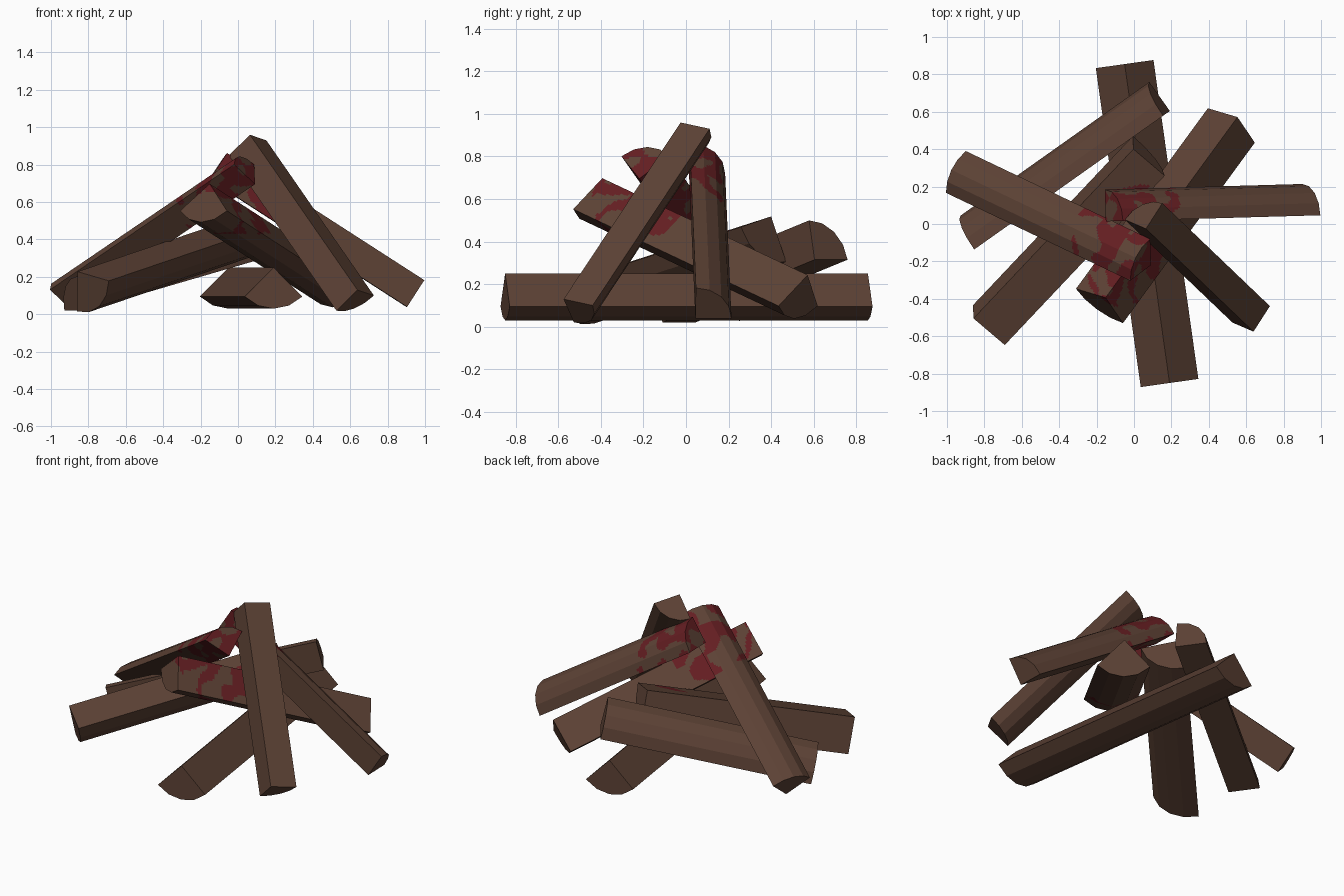
import bpy, bmesh, math
from mathutils import Vector, noise

if "Cube" in bpy.data.objects:
    bpy.data.objects.remove(bpy.data.objects["Cube"])


def material(name, rgb):
    m = bpy.data.materials.new(name)
    m.diffuse_color = (*rgb, 1)
    m.use_nodes = True
    m.node_tree.nodes["Principled BSDF"].inputs["Base Color"].default_value = m.diffuse_color
    return m


wood = material("brown_wood", (0.110, 0.055, 0.036))
blood = material("dark_red_stain", (0.130, 0.013, 0.016))
UP = Vector((0, 0, 1))
STAIN_CENTRE = Vector((0.04, -0.09, 0.69))


def split_log(name, low, high, r, roll, stained=False):
    """Quarter-round split log; roll turns the sharp edge (0 = up, clockwise)."""
    low, high = Vector(low), Vector(high)
    d = (high - low).normalized()
    u = d.cross(UP).normalized()
    n = u.cross(d)
    a = math.radians(roll)
    out = u * math.sin(a) + n * math.cos(a)
    side = u * math.cos(a) - n * math.sin(a)
    # pie-slice section: sharp edge plus a five point bark arc
    sec = [out * r / 2]
    for i in range(5):
        t = math.radians(-45 + 22.5 * i)
        sec.append(out * (r / 2 - r * math.cos(t)) + side * r * math.sin(t))
    bm = bmesh.new()
    rings = [[bm.verts.new(p + s) for s in sec] for p in (low, high)]
    bm.faces.new(rings[0])
    bm.faces.new(rings[1])
    for i in range(6):
        j = (i + 1) % 6
        bm.faces.new((rings[0][i], rings[0][j], rings[1][j], rings[1][i]))
    bmesh.ops.recalc_face_normals(bm, faces=bm.faces)

    if stained:
        # fine cuts at the upper end so that the stain has its own faces
        def cut(co, no):
            bmesh.ops.bisect_plane(bm, geom=bm.verts[:] + bm.edges[:] + bm.faces[:],
                                   plane_co=co, plane_no=no)
        for k in range(1, 42):
            cut(high - d * 0.012 * k, d)
        for k in range(-12, 13):
            cut(high + side * (0.012 * k + 0.003), side)
            cut(high + out * (0.012 * k + 0.003), out)
        for f in bm.faces:
            c = f.calc_center_median()
            dist = (c - STAIN_CENTRE).length
            v = noise.noise(c * 11 + Vector((3.1, 1.7, 0.4)))
            if dist < 0.38 and c.z > 0.43 and v > -0.12 + 1.2 * max(0, dist - 0.18):
                f.material_index = 1
    me = bpy.data.meshes.new(name)
    bm.to_mesh(me)
    bm.free()
    me.materials.append(wood)
    me.materials.append(blood)
    ob = bpy.data.objects.new(name, me)
    bpy.context.collection.objects.link(ob)
    return ob


# log lying on the ground
split_log("ground_log", (0.19, -0.85, 0.14), (-0.05, 0.855, 0.14), 0.22, 0)
# logs resting low on the pile
split_log("left_front_log", (-0.80, -0.53, 0.135), (0.055, 0.375, 0.425), 0.225, -32, True)
split_log("left_back_log", (-0.87, -0.065, 0.085), (0.14, 0.65, 0.38), 0.19, 135)
split_log("back_right_log", (0.53, 0.54, 0.14), (-0.175, -0.425, 0.595), 0.22, 0, True)
# leaning logs that meet at the top
split_log("right_leaning_log", (0.935, 0.105, 0.09), (-0.12, 0.075, 0.77), 0.17, -135, True)
split_log("left_leaning_log", (-0.935, 0.27, 0.10), (0.05, -0.20, 0.77), 0.175, 180, True)
split_log("front_leaning_log", (0.63, -0.51, 0.08), (0.055, 0.04, 0.91), 0.165, -30)
